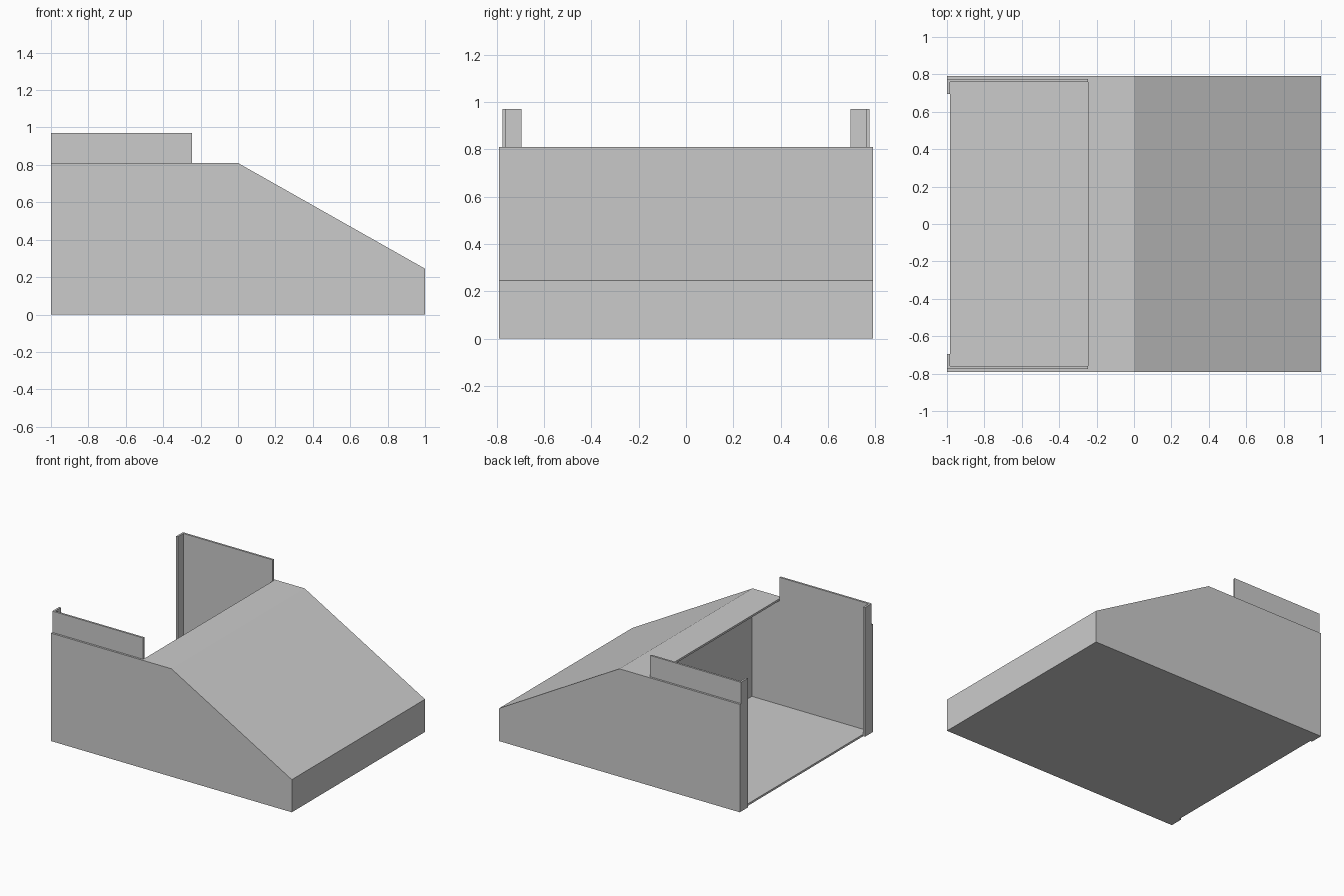
import bpy
import bmesh
from mathutils import Vector

cube = bpy.data.objects.get("Cube")
if cube:
    bpy.data.objects.remove(cube, do_unlink=True)

grey = bpy.data.materials.new("light_grey")
grey.use_nodes = True
colour = (0.6, 0.6, 0.6, 1)
grey.diffuse_color = colour
grey.node_tree.nodes["Principled BSDF"].inputs["Base Color"].default_value = colour

T = 0.015               # sheet thickness
HALF = 0.79             # half width
INNER = HALF - T        # inner face of the side walls
TOP, NOSE = 0.81, 0.245  # deck height and height of the low end


def extrude(name, outline, y0, y1):
    """Extrude an (x, z) outline from y0 to y1."""
    bm = bmesh.new()
    face = bm.faces.new([bm.verts.new((x, y0, z)) for x, z in outline])
    grown = bmesh.ops.extrude_face_region(bm, geom=[face])["geom"]
    verts = [v for v in grown if isinstance(v, bmesh.types.BMVert)]
    bmesh.ops.translate(bm, verts=verts, vec=Vector((0, y1 - y0, 0)))
    bmesh.ops.recalc_face_normals(bm, faces=bm.faces)
    mesh = bpy.data.meshes.new(name)
    bm.to_mesh(mesh)
    bm.free()
    mesh.materials.append(grey)
    obj = bpy.data.objects.new(name, mesh)
    bpy.context.collection.objects.link(obj)
    return obj


def box(name, x, y, z):
    return extrude(name, [(x[0], z[0]), (x[1], z[0]), (x[1], z[1]), (x[0], z[1])], *y)


# Side walls, raised inner panels and the corner lips at the open end
for side, s in (("right", -1), ("left", 1)):
    extrude(side + "_wall", [(-1, 0), (1, 0), (1, NOSE), (0, TOP), (-1, TOP)],
            s * INNER, s * HALF)
    extrude(side + "_raised_panel",
            [(-1, 0), (0, 0), (0, TOP - T), (-0.245, TOP - T), (-0.245, 0.97), (-1, 0.97)],
            s * (INNER - T), s * INNER)
    box(side + "_corner_lip", (-1, -1 + T), (s * 0.695, s * (INNER - T)), (0, 0.97))

# Floor, deck, sloping cover, low end and the inner partition
across = (-INNER, INNER)
box("floor", (-1 + T, 1), across, (0, T))
box("deck", (-0.245, 0), across, (TOP - T, TOP))
extrude("sloping_cover", [(0, TOP), (1, NOSE), (1, NOSE - T), (0, TOP - T)], *across)
box("end_wall", (1 - T, 1), across, (T, NOSE - T))
box("partition", (-T, 0), (T - INNER, INNER - T), (T, TOP - T))
